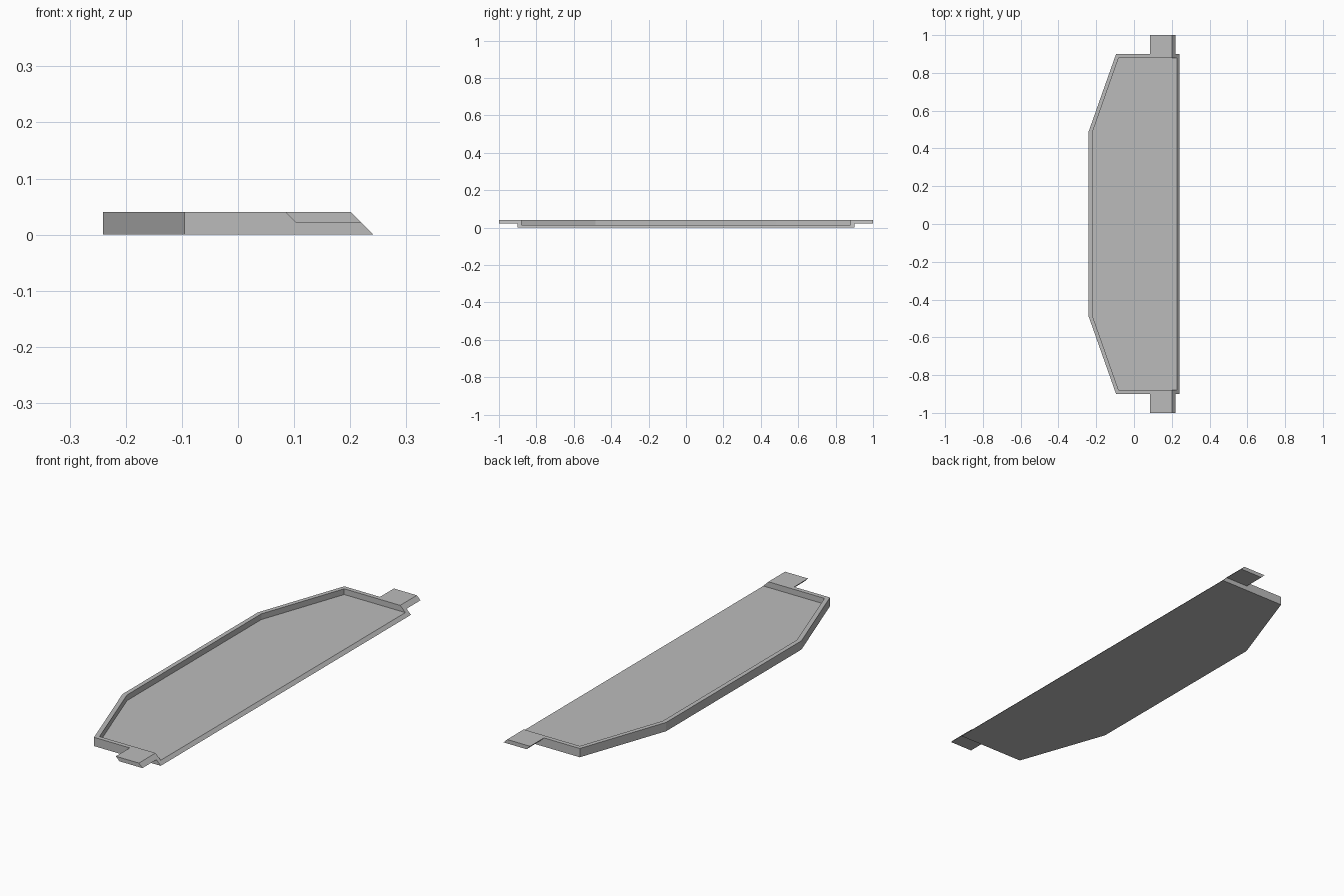
import bpy
import bmesh

if "Cube" in bpy.data.objects:
    bpy.data.objects.remove(bpy.data.objects["Cube"])

H, FLOOR, FRONT = 0.04, 0.014, 0.241   # rim height, floor height, front edge at z = 0

grey = bpy.data.materials.new("light_grey")
grey.diffuse_color = (0.5, 0.5, 0.5, 1)
grey.use_nodes = True
grey.node_tree.nodes["Principled BSDF"].inputs["Base Color"].default_value = grey.diffuse_color


def finish(bm, name):
    bmesh.ops.recalc_face_normals(bm, faces=bm.faces)
    mesh = bpy.data.meshes.new(name)
    bm.to_mesh(mesh)
    bm.free()
    mesh.materials.append(grey)
    bpy.context.collection.objects.link(bpy.data.objects.new(name, mesh))


def ring(bm, half, z):
    """Mirrored outline; its first and last points lie on the sloped front."""
    pts = [(FRONT - z, half[0][1])] + half
    pts += [(x, -y) for x, y in reversed(pts)]
    return [bm.verts.new((x, y, z)) for x, y in pts]


def strip(bm, a, b):
    for i in range(len(a) - 1):
        bm.faces.new((a[i], a[i + 1], b[i + 1], b[i]))


# Shallow tray, walled on three sides and open along the sloped front
outer = [(-0.095, 0.90), (-0.241, 0.487)]
inner = [(-0.081, 0.88), (-0.221, 0.483)]
bm = bmesh.new()
base, rim = ring(bm, outer, 0), ring(bm, outer, H)
lip, floor = ring(bm, inner, H), ring(bm, inner, FLOOR)
bm.faces.new(base)
bm.faces.new(floor)
strip(bm, base, rim)
strip(bm, rim, lip)
strip(bm, lip, floor)
bm.faces.new((base[0], rim[0], lip[0], floor[0],
              floor[-1], lip[-1], rim[-1], base[-1]))
finish(bm, "tray")

# Slanted mounting tab at each end
profile = [(0.085, H), (FRONT - H, H), (FRONT - 0.022, 0.022), (0.103, 0.022)]
for name, side in (("front_tab", -1), ("back_tab", 1)):
    bm = bmesh.new()
    root = [bm.verts.new((x, side * 0.90, z)) for x, z in profile]
    tip = [bm.verts.new((x, side * 1.0, z)) for x, z in profile]
    strip(bm, root + root[:1], tip + tip[:1])
    bm.faces.new(tip)
    bm.faces.new(root)
    finish(bm, name)
